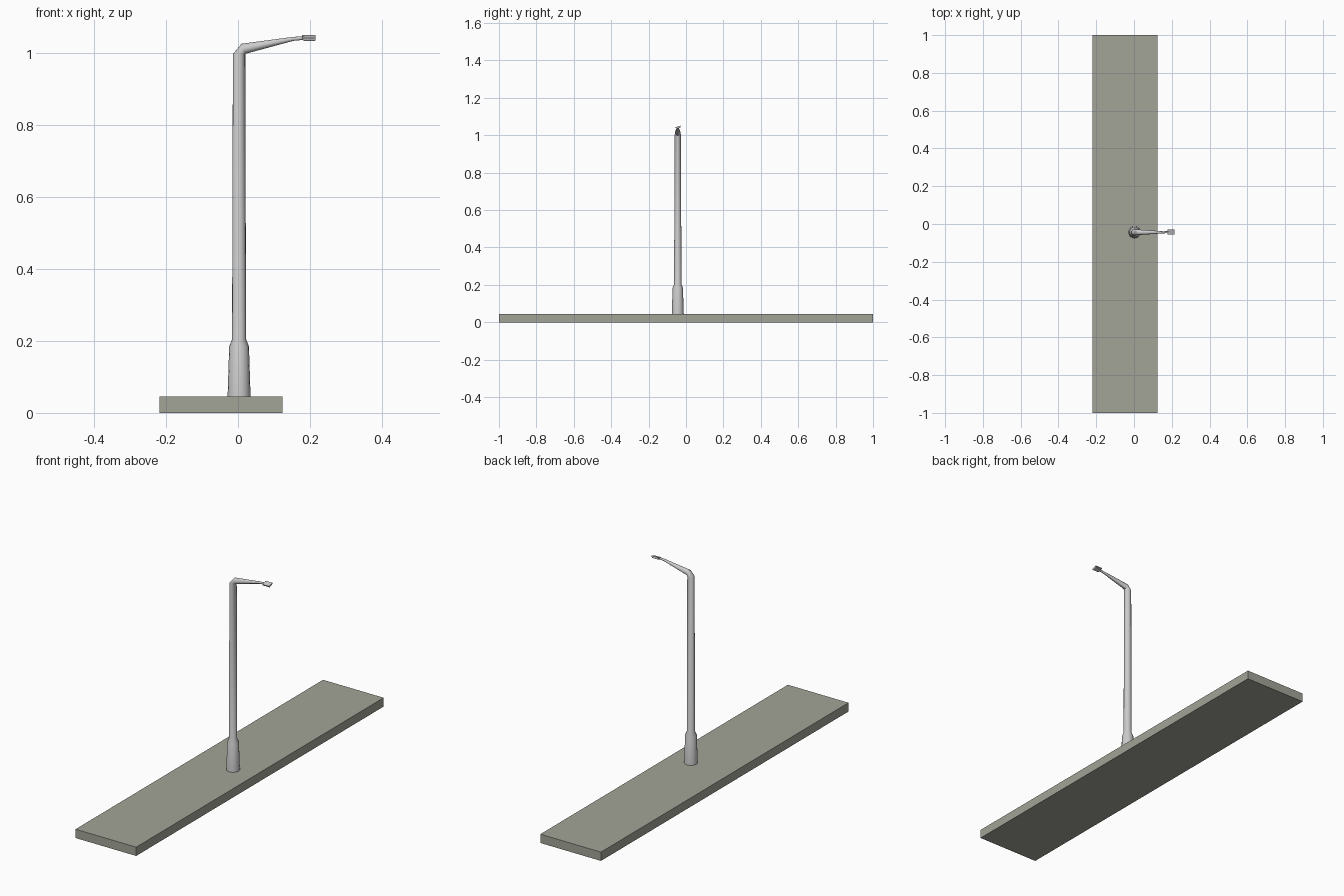
import bpy, bmesh, math
from mathutils import Vector

if "Cube" in bpy.data.objects:
    bpy.data.objects.remove(bpy.data.objects["Cube"])

PX, PY = 0.003, -0.044   # pole axis


def finish(bm, name, smooth=False):
    bmesh.ops.recalc_face_normals(bm, faces=bm.faces)
    me = bpy.data.meshes.new(name)
    bm.to_mesh(me)
    bm.free()
    ob = bpy.data.objects.new(name, me)
    bpy.context.collection.objects.link(ob)
    if smooth:
        bpy.ops.object.select_all(action='DESELECT')
        ob.select_set(True)
        bpy.context.view_layer.objects.active = ob
        bpy.ops.object.shade_smooth_by_angle(angle=math.radians(35))
    return ob


def loft(name, rings, sides=16):
    """Skin rings of (x, y, z, tilt in degrees toward +x, radius)."""
    bm = bmesh.new()
    loops = []
    for x, y, z, tilt, r in rings:
        t = math.radians(tilt)
        u = Vector((math.cos(t), 0, -math.sin(t)))
        v = Vector((0, 1, 0))
        loops.append([bm.verts.new(Vector((x, y, z)) + r * (math.cos(a) * u + math.sin(a) * v))
                      for a in (2 * math.pi * i / sides for i in range(sides))])
    for a, b in zip(loops, loops[1:]):
        for i in range(sides):
            j = (i + 1) % sides
            bm.faces.new((a[i], a[j], b[j], b[i]))
    bm.faces.new(loops[0])
    bm.faces.new(loops[-1])
    return finish(bm, name, True)


def box(name, size, loc, tilt=0, taper=1):
    bm = bmesh.new()
    bmesh.ops.create_cube(bm, size=1)
    for v in bm.verts:
        k = taper if v.co.z < 0 else 1
        v.co = Vector((v.co.x * size[0] * k, v.co.y * size[1] * k, v.co.z * size[2]))
    ob = finish(bm, name)
    ob.location = loc
    ob.rotation_euler.x = math.radians(tilt)
    return ob


# pavement strip
slab = box("pavement_slab", (0.343, 2.0, 0.045), (-0.0475, 0, 0.0225))
mat = bpy.data.materials.new("concrete")
mat.diffuse_color = (0.36, 0.37, 0.31, 1)
mat.use_nodes = True
mat.node_tree.nodes["Principled BSDF"].inputs["Base Color"].default_value = mat.diffuse_color
slab.data.materials.append(mat)

# flared foot, tapering pole, elbow and arm
loft("lamp_post", [
    (PX, PY, 0.045, 0, 0.032),
    (PX, PY, 0.185, 0, 0.0275),
    (PX, PY, 0.205, 0, 0.0195),
    (PX, PY, 0.998, 0, 0.0172),
    (0.0155, PY, 1.013, 68, 0.0150),
    (0.153, PY, 1.0405, 80, 0.0055),
    (0.185, PY + 0.001, 1.043, 88, 0.0050),
])

# tilted lamp head with lens underneath
box("lamp_head", (0.038, 0.027, 0.006), (0.1965, PY + 0.002, 1.0440), 18)
box("lamp_lens", (0.034, 0.023, 0.004), (0.1985, PY + 0.0035, 1.0395), 18, 0.9)
